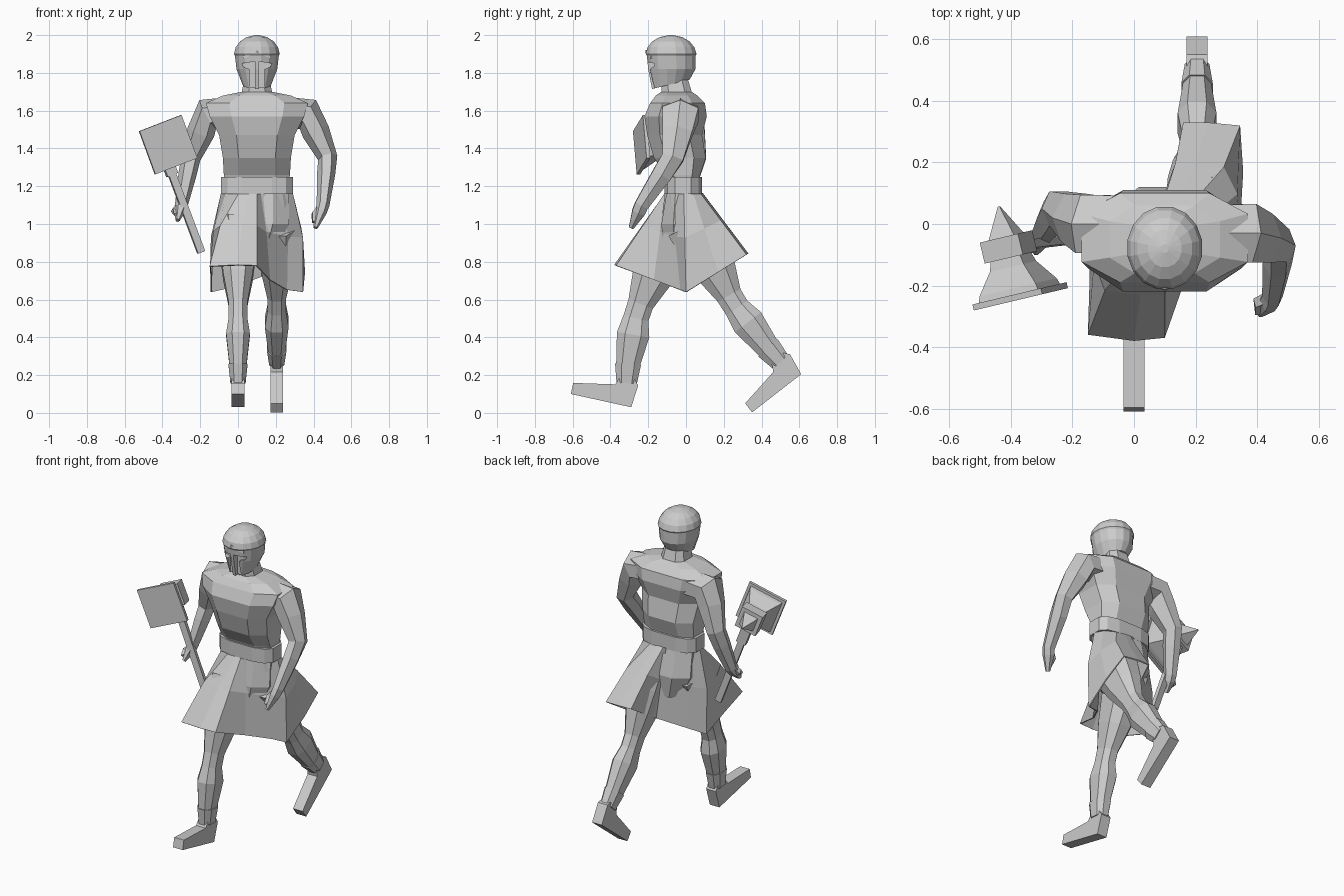
import bpy, bmesh, math
from mathutils import Vector

if "Cube" in bpy.data.objects:
    bpy.data.objects.remove(bpy.data.objects["Cube"])

shade = (.6, .6, .6, 1)
grey = bpy.data.materials.new("plain grey")
grey.use_nodes = True
grey.diffuse_color = shade
grey.node_tree.nodes["Principled BSDF"].inputs["Base Color"].default_value = shade

X, Y, Z = Vector((1, 0, 0)), Vector((0, 1, 0)), Vector((0, 0, 1))
middle_x = .1


def loft(name, rings, caps=True):
    """Skin a list of equal-length rings of points."""
    bm = bmesh.new()
    loops = [[bm.verts.new(point) for point in ring_points] for ring_points in rings]
    for lower, upper in zip(loops, loops[1:]):
        for i in range(len(lower)):
            bm.faces.new((lower[i - 1], lower[i], upper[i], upper[i - 1]))
    if caps:
        bm.faces.new(loops[0])
        bm.faces.new(loops[-1])
    bmesh.ops.recalc_face_normals(bm, faces=bm.faces)
    mesh = bpy.data.meshes.new(name)
    bm.to_mesh(mesh)
    bm.free()
    mesh.materials.append(grey)
    part = bpy.data.objects.new(name, mesh)
    bpy.context.collection.objects.link(part)
    return part


def ring(center, u, v, sides, power=.8, turn=.5):
    """Rounded ring filling the half axes u and v; a low power is boxier."""
    def boxy(value):
        return math.copysign(abs(value) ** power, value)
    step = math.tau / sides
    fit = 1 / boxy(math.cos(turn * step))
    angles = [(i + turn) * step for i in range(sides)]
    return [center + (u * boxy(math.cos(a)) + v * boxy(math.sin(a))) * fit for a in angles]


def section(z, half, front, back, tilt=0, sides=8, **shape):
    """Level ring on the body's middle, given its width, front and back."""
    center = Vector((middle_x, (front + back) / 2, z))
    depth = Vector((0, (back - front) / 2, tilt))
    return ring(center, X * half, depth, sides, **shape)


def body(name, rows, **shape):
    return loft(name, [section(*row, **shape) for row in rows])


def tube(name, points, radii, depth=1.15, **shape):
    """Limb through the points, deeper than wide."""
    rings = []
    for i, (point, radius) in enumerate(zip(points, radii)):
        along = (points[min(i + 1, len(points) - 1)] - points[max(i - 1, 0)]).normalized()
        u = along.cross(Y).normalized()
        rings.append(ring(point, u * radius, along.cross(u) * radius * depth, **shape))
    return loft(name, rings)


# Torso, belt and pelvis
body("torso", [(1.2, .165, -.09, .06),
               (1.26, .175, -.11, .075),
               (1.35, .18, -.17, .105),
               (1.47, .2, -.205, .085),
               (1.57, .25, -.22, .11),
               (1.64, .27, -.19, .1),
               (1.68, .18, -.16, .06),
               (1.7, .08, -.13, .03),
               (1.8, .06, -.13, 0)], power=.7)
body("belt", [(z, .19, -.115, .085) for z in (1.16, 1.25)], sides=12, power=.65)
body("pelvis", [(1.18, .17, -.1, .08), (1, .17, -.13, .12), (.86, .1, -.12, .1)])

# Helmet: tilted jaw, brim and faceted dome
helmet_rows = [(1.74, .075, -.18, .02, .025), (1.82, .108, -.2, .05),
               (1.89, .116, -.207, .05), (1.9, .121, -.212, .056)]
for step in range(1, 5):
    angle = math.radians(step * 21)
    reach = math.cos(angle)
    helmet_rows.append((1.9 + .1 * math.sin(angle), .12 * reach,
                        -.08 - .133 * reach, -.08 + .133 * reach))
helmet = body("helmet", helmet_rows, sides=16, power=1)

# Face opening: mirrored eye and cheek slots around the nose guard
slot = [(.01, 1.86), (.01, 1.69), (.04, 1.69), (.04, 1.82), (.07, 1.83), (.08, 1.85)]
for side in (-1, 1):
    cutter = loft("face_cutter", [[Vector((middle_x + side * x, y, z)) for x, z in slot]
                                  for y in (-.3, -.16)])
    cutter.hide_render = True
    cut = helmet.modifiers.new("slot", "BOOLEAN")
    cut.operation, cut.object, cut.solver = "DIFFERENCE", cutter, "EXACT"
    bpy.context.view_layer.objects.active = helmet
    bpy.ops.object.modifier_apply(modifier=cut.name)
    bpy.data.objects.remove(cutter)

# Peaked brow ridge
brow = []
for x in (-.07, 0, .07):
    ridge = Vector((middle_x + x, -.2 + abs(x) * .4, 1.905 - abs(x) * .4))
    brow.append([ridge + Y * dy + Z * dz for dy, dz in ((-.016, 0), (.02, 0), (.02, .015), (-.014, .015))])
loft("brow_ridge", brow)

# Skirt: panels over each thigh, as waist clock position with hem x and y
panels = [(0, .345, 0), (1, .355, .17), (2, .345, .32), (2.6, .24, .33), (3, .16, .33),
          (3.2, .12, .13), (4.5, -.03, .04), (6, -.145, 0), (7, -.145, -.2),
          (8, -.15, -.36), (8.6, 0, -.38), (9, .1, -.37), (9.2, .17, -.17), (10.5, .26, -.03)]
waist, flare, hem = [], [], []
for clock, x, y in panels:
    angle = clock * math.tau / 12
    top = Vector((middle_x + .19 * math.cos(angle), -.012 + .1 * math.sin(angle), 1.165))
    low = Vector((x, y, .64 + abs(y) * (.62 if y > 0 else .38)))
    waist.append(top)
    flare.append(top.lerp(low, .45) + X * (x - middle_x) * .12)
    hem.append(low)
skirt = loft("skirt", [waist, flare, hem], caps=False)
skirt.modifiers.new("cloth", "SOLIDIFY").thickness = .008


def leg(side, x, **joints):
    """Leg, ankle cuff and wedge foot posed by joints in the side plane."""
    hip, knee, ankle, heel, toe = [Vector((x, *joints[name]))
                                   for name in ("hip", "knee", "ankle", "heel", "toe")]
    tube(side + "_leg", [hip, hip.lerp(knee, .3), hip.lerp(knee, .6), knee.lerp(hip, .1),
                         knee.lerp(ankle, .1), knee.lerp(ankle, .4), ankle],
         (.1, .095, .078, .05, .049, .063, .044), depth=1.38, sides=8)
    sole = (toe - heel).normalized()
    rise = X.cross(sole)
    if rise.dot(ankle - heel) < 0:
        rise = -rise
    instep = heel + sole * .11 + rise * .1
    tendon = heel.lerp(ankle, .6) - sole * .05
    tube(side + "_cuff", [ankle + (knee - ankle) * .06, ankle.lerp((instep + tendon) / 2, .9)],
         (.051, .04), depth=1.35, sides=8)
    outline = [heel, toe, toe + rise * .06, instep, ankle, tendon]
    loft(side + "_foot", [[point + X * offset for point in outline] for offset in (-.034, .034)])


leg("right", 0, hip=(-.06, 1), knee=(-.26, .53), ankle=(-.31, .24),
    heel=(-.29, .03), toe=(-.61, .1))
leg("left", .205, hip=(.03, 1), knee=(.25, .58), ankle=(.445, .33),
    heel=(.61, .205), toe=(.35, .003))


def arm(side, **joints):
    """Arm and thumb posed by its joints."""
    shoulder, elbow, wrist, tip = [Vector(joints[name])
                                   for name in ("shoulder", "elbow", "wrist", "tip")]
    inward = X * math.copysign(.14, middle_x - shoulder.x)
    tube(side + "_arm", [shoulder + inward + Z * .01, shoulder, shoulder.lerp(elbow, .4), elbow,
                         elbow.lerp(wrist, .35), wrist, wrist.lerp(tip, .3), tip],
         (.085, .088, .074, .052, .048, .034, .032, .012), depth=1.25, sides=6, power=1, turn=0)
    tube(side + "_thumb", [wrist, wrist.lerp(tip, .4) - X * .03, tip - X * .01 + Z * .03],
         (.016, .014, .007), sides=4, power=1)


arm("left", shoulder=(.37, -.03, 1.58), elbow=(.475, -.07, 1.35),
    wrist=(.45, -.235, 1.1), tip=(.41, -.29, .98))
arm("right", shoulder=(-.16, 0, 1.58), elbow=(-.25, .05, 1.35),
    wrist=(-.3, -.03, 1.1), tip=(-.32, -.09, 1.02))

# Hammer: plate, flared neck, block and spike along one axis
face = Vector((-.37, -.235, 1.42))
axis = Vector((-.23, .97, 0)).normalized()
up = Vector((-.36, 0, .93))
up = (up - axis * up.dot(axis)).normalized()
across = axis.cross(up)
corners = ((-1, -1), (1, -1), (1, 1), (-1, 1))


def bar(name, stations, u, v):
    """Square bar through (center, half size) stations."""
    loft(name, [[center + (u * a + v * b) * half for a, b in corners]
                for center, half in stations])


def head_piece(name, stations):
    bar(name, [(face + axis * reach, half) for reach, half in stations], across, up)


head_piece("hammer_plate", [(-.01, .122), (.01, .122)])
head_piece("hammer_neck", [(.01, .105), (.03, .1), (.1, .06), (.14, .05)])
head_piece("hammer_block", [(.13, .068), (.2, .068)])
head_piece("hammer_spike", [(.2, .045), (.3, .003)])

# Handle with a thicker socket near the head
top = face + axis * .165
bottom = Vector((-.195, -.05, .85))
for name, start, end, half in (("handle", 0, 1, .02), ("handle_socket", .72, .9, .03)):
    bar(name, [(bottom.lerp(top, t), half) for t in (start, end)], across, axis * .7)
